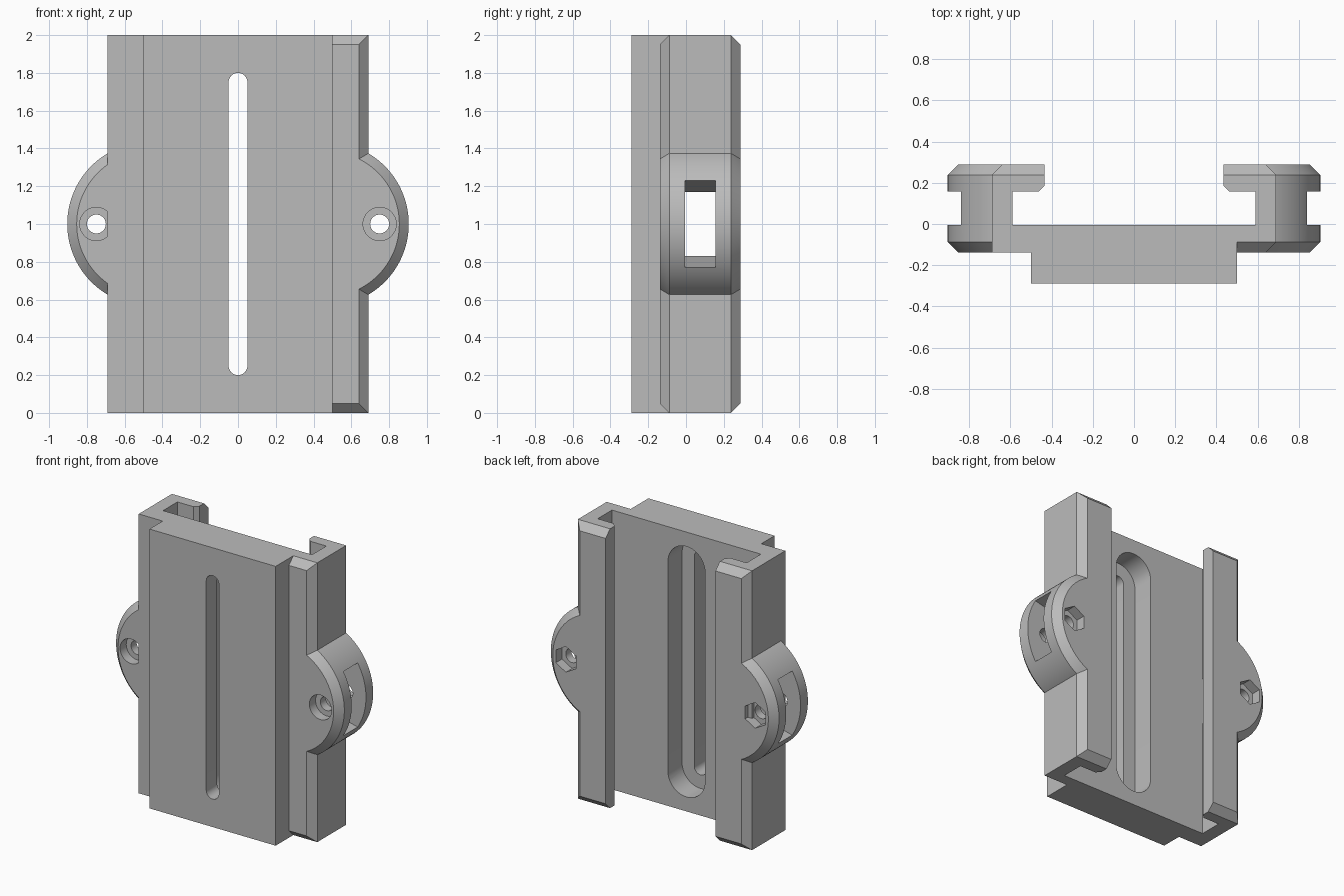
import bpy, bmesh, math

cube = bpy.data.objects.get("Cube")
if cube:
    bpy.data.objects.remove(cube, do_unlink=True)

GREY = (0.5, 0.5, 0.5, 1)
grey = bpy.data.materials.new("plain grey")
grey.use_nodes = True
grey.diffuse_color = GREY
grey.node_tree.nodes["Principled BSDF"].inputs["Base Color"].default_value = GREY

# Depth levels shared by the parts
FRONT, STEP, BACK = -0.288, -0.138, 0.288
CHANNEL_FLOOR, LIP_INNER = -0.005, 0.157
BEVEL = 0.05
WALL_IN, WALL_OUT, BLOCK = 0.59, 0.69, 0.5
EAR_X, EAR_R, SCREW_X = 0.47, 0.434, 0.75


def rect(x0, x1, z0=0, z1=2):
    return [(x0, z0), (x1, z0), (x1, z1), (x0, z1)]


def ring(x, r, n=40, turn=0.0):
    return [(x + r * math.cos(turn + math.tau * i / n),
             1 + r * math.sin(turn + math.tau * i / n)) for i in range(n)]


def ear_outline(r, n=40):
    limit = math.acos((0.62 - EAR_X) / r)
    angles = [limit * (2 * i / n - 1) for i in range(n + 1)]
    return [(EAR_X + r * math.cos(a), 1 + r * math.sin(a)) for a in angles]


def stadium(r, reach=0.75, n=20):
    pts = []
    for side in (1, -1):
        for i in range(n + 1):
            a = math.pi * i / n
            pts.append((side * r * math.cos(a), 1 + side * (reach + r * math.sin(a))))
    return pts


def loft(name, layers, s=1):
    """Solid through (depth, outline) layers stacked along y, mirrored if s is -1."""
    bm = bmesh.new()
    rows = [[bm.verts.new((s * x, y, z)) for x, z in outline] for y, outline in layers]
    for a, b in zip(rows, rows[1:]):
        for i in range(len(a)):
            j = (i + 1) % len(a)
            bm.faces.new((a[i], a[j], b[j], b[i]))
    bm.faces.new(rows[0])
    bm.faces.new(rows[-1])
    bmesh.ops.recalc_face_normals(bm, faces=bm.faces)
    mesh = bpy.data.meshes.new(name)
    bm.to_mesh(mesh)
    bm.free()
    mesh.materials.append(grey)
    obj = bpy.data.objects.new(name, mesh)
    bpy.context.collection.objects.link(obj)
    return obj


def combine(target, operation, *others):
    bpy.context.view_layer.objects.active = target
    for other in others:
        mod = target.modifiers.new("combine", "BOOLEAN")
        mod.operation = operation
        mod.solver = "EXACT"
        mod.object = other
        bpy.ops.object.modifier_apply(modifier=mod.name)
        bpy.data.objects.remove(other, do_unlink=True)


# Centre plate with a stepped long slot
plate = loft("centre_plate", [(FRONT, rect(-BLOCK, BLOCK)), (CHANNEL_FLOOR, rect(-BLOCK, BLOCK))])
combine(plate, "DIFFERENCE",
        loft("narrow_slot", [(-0.4, stadium(0.05)), (0.1, stadium(0.05))]),
        loft("wide_slot", [(-0.165, stadium(0.147)), (0.1, stadium(0.147))]))


def rail(name, s):
    # Flange beside the plate, bevelled in front on one side only
    full = rect(BLOCK, WALL_OUT)
    small = rect(BLOCK, WALL_OUT - BEVEL, BEVEL, 2 - BEVEL) if s > 0 else full
    flange = loft(name, [(STEP, small), (STEP + BEVEL, full), (CHANNEL_FLOOR, full)], s)
    wall = loft("wall", [(-0.05, rect(WALL_IN, WALL_OUT)), (0.2, rect(WALL_IN, WALL_OUT))], s)
    # Retaining lip with bevelled back edges
    lip = loft("lip", [(LIP_INNER, rect(0.463, WALL_OUT)),
                       (LIP_INNER + 0.028, rect(0.435, WALL_OUT)),
                       (BACK - BEVEL, rect(0.435, WALL_OUT)),
                       (BACK, rect(0.435, WALL_OUT - BEVEL, BEVEL, 2 - BEVEL))], s)
    # Rounded ear
    ear = loft("ear", [(STEP, ear_outline(EAR_R - BEVEL)), (STEP + BEVEL, ear_outline(EAR_R)),
                       (BACK - BEVEL, ear_outline(EAR_R)),
                       (BACK, ear_outline(EAR_R - BEVEL))], s)

    def screw_cutters():
        hexagon = ring(SCREW_X, 0.092, 6, math.pi / 6)
        return [loft("bolt_hole", [(-0.4, ring(SCREW_X, 0.05)), (0.4, ring(SCREW_X, 0.05))], s),
                loft("head_recess", [(-0.4, ring(SCREW_X, 0.088)),
                                     (STEP + 0.07, ring(SCREW_X, 0.088))], s),
                loft("nut_recess", [(BACK - 0.07, hexagon), (0.4, hexagon)], s)]

    if s < 0:
        combine(ear, "DIFFERENCE", *screw_cutters())
    combine(flange, "UNION", wall, lip, ear)
    if s > 0:
        combine(flange, "DIFFERENCE", *screw_cutters())
    # Flared strap opening through ear and wall
    flare = [(0.55, 0.83), (0.59, 0.83), (0.84, 0.77), (1.0, 0.77),
             (1.0, 1.23), (0.84, 1.23), (0.59, 1.17), (0.55, 1.17)]
    combine(flange, "DIFFERENCE",
            loft("strap_opening", [(CHANNEL_FLOOR, flare), (LIP_INNER, flare)], s))
    return flange


parts = [plate, rail("left_rail", 1), rail("right_rail", -1)]

# Smooth curved surfaces, keep edges crisp
for obj in parts:
    bpy.ops.object.select_all(action="DESELECT")
    obj.select_set(True)
    bpy.context.view_layer.objects.active = obj
    bpy.ops.object.shade_smooth_by_angle(angle=math.radians(25))
